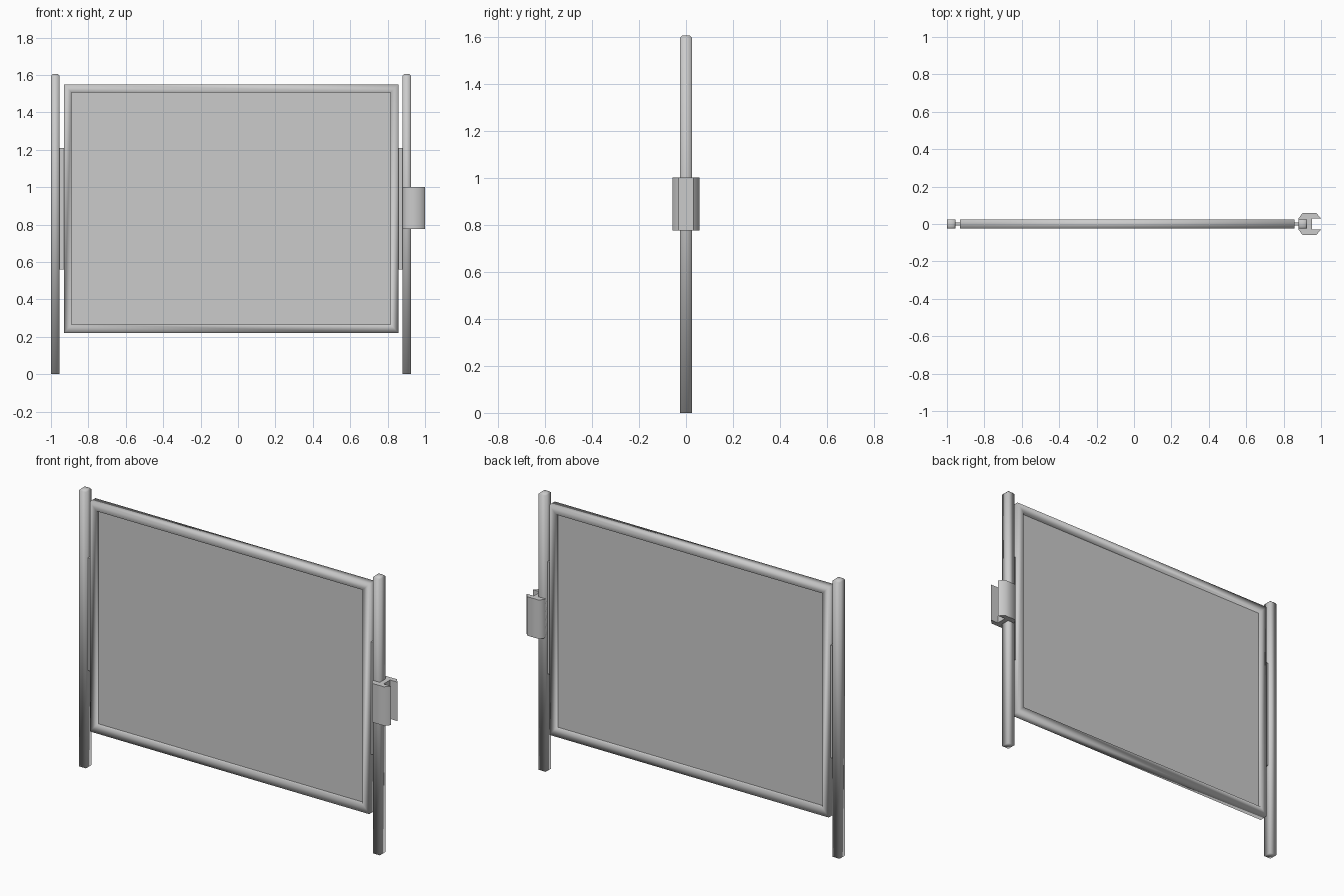
import bpy, bmesh

if "Cube" in bpy.data.objects:
    bpy.data.objects.remove(bpy.data.objects["Cube"])

FRAME_Y = 0.025   # half thickness of posts and frame


def finish(name, bm, smooth):
    bmesh.ops.recalc_face_normals(bm, faces=bm.faces)
    me = bpy.data.meshes.new(name)
    bm.to_mesh(me)
    bm.free()
    for p in me.polygons:
        p.use_smooth = smooth
    ob = bpy.data.objects.new(name, me)
    bpy.context.collection.objects.link(ob)
    return ob


def box_mesh(x0, x1, y0, y1, z0, z1):
    bm = bmesh.new()
    bmesh.ops.create_cube(bm, size=1)
    for v in bm.verts:
        v.co.x = x1 if v.co.x > 0 else x0
        v.co.y = y1 if v.co.y > 0 else y0
        v.co.z = z1 if v.co.z > 0 else z0
    return bm


# Square side posts with chamfered tops
def post(name, x0, x1):
    bm = box_mesh(x0, x1, -FRAME_Y, FRAME_Y, 0, 1.605)
    top = [e for e in bm.edges if all(v.co.z > 1 for v in e.verts)]
    bmesh.ops.bevel(bm, geom=top, offset=0.009, segments=1, affect='EDGES')
    finish(name, bm, True)


post("left_post", -1.0, -0.955)
post("right_post", 0.88, 0.925)

# Thin hinge plates joining the posts to the frame
for name, x0, x1 in (("left_hinge_plate", -0.957, -0.928),
                     ("right_hinge_plate", 0.853, 0.882)):
    finish(name, box_mesh(x0, x1, -0.008, 0.008, 0.56, 1.21), False)

# Rectangular frame: four mitred bars, smooth shaded
bm = bmesh.new()
outer = ((-0.93, 0.22), (0.857, 0.22), (0.857, 1.55), (-0.93, 1.55))
inner = ((-0.89, 0.267), (0.815, 0.267), (0.815, 1.505), (-0.89, 1.505))
rings = [[bm.verts.new((x, y, z)) for x, z in loop]
         for loop, y in ((outer, -FRAME_Y), (outer, FRAME_Y),
                         (inner, FRAME_Y), (inner, -FRAME_Y))]
for a, b in zip(rings, rings[1:] + rings[:1]):
    for i in range(4):
        j = (i + 1) % 4
        bm.faces.new((a[i], a[j], b[j], b[i]))
finish("frame", bm, True)

# Flat panel inset in the frame
finish("panel", box_mesh(-0.895, 0.82, -0.004, 0.004, 0.262, 1.51), False)

# C-shaped latch on the right post, opening outwards
half = [(0.88, 0.03), (0.9, 0.058), (0.975, 0.058), (1.0, 0.03), (0.952, 0.03)]
outline = half + [(x, -y) for x, y in reversed(half)]
bm = bmesh.new()
base = bm.faces.new([bm.verts.new((x, y, 0.775)) for x, y in outline])
ext = bmesh.ops.extrude_face_region(bm, geom=[base], use_keep_orig=True)
for v in ext["geom"]:
    if isinstance(v, bmesh.types.BMVert):
        v.co.z = 1.0
latch = finish("latch", bm, False)
bpy.context.view_layer.objects.active = latch
latch.select_set(True)
bpy.ops.object.shade_smooth_by_angle(angle=1.0)
